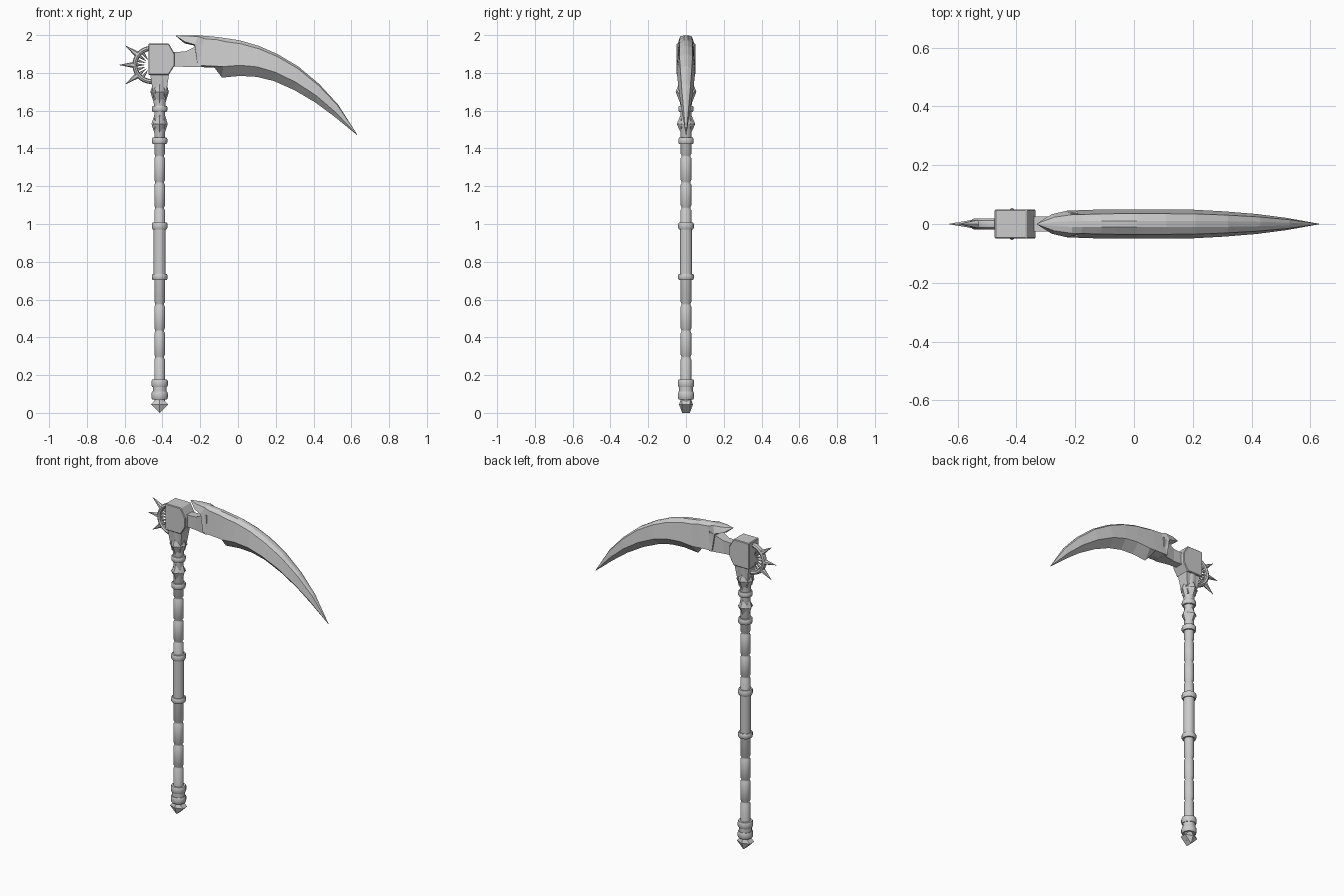
import bpy, bmesh, math
from mathutils import Vector, Matrix

if "Cube" in bpy.data.objects:
    bpy.data.objects.remove(bpy.data.objects["Cube"])

PX = -0.415  # pole axis


def finish(name, bm, smooth=False):
    bmesh.ops.remove_doubles(bm, verts=bm.verts, dist=1e-5)
    bmesh.ops.recalc_face_normals(bm, faces=bm.faces)
    me = bpy.data.meshes.new(name)
    bm.to_mesh(me)
    bm.free()
    ob = bpy.data.objects.new(name, me)
    bpy.context.collection.objects.link(ob)
    if smooth:
        bpy.context.view_layer.objects.active = ob
        ob.select_set(True)
        bpy.ops.object.shade_smooth_by_angle(angle=math.radians(35))
        ob.select_set(False)
    return ob


def loft(name, rings, smooth=False, closed=False):
    bm = bmesh.new()
    vs = [[bm.verts.new(p) for p in r] for r in rings]
    n = len(rings[0])
    for a, b in zip(vs, vs[1:]):
        for i in range(n):
            bm.faces.new((a[i], a[(i + 1) % n], b[(i + 1) % n], b[i]))
    bm.faces.new(vs[0])
    bm.faces.new(vs[-1])
    return finish(name, bm, smooth)


def hull(name, pts):
    bm = bmesh.new()
    for p in pts:
        bm.verts.new(p)
    bmesh.ops.convex_hull(bm, input=bm.verts)
    return finish(name, bm)


def lathe(name, profile, sides=12):
    return loft(name, [[(PX + r * math.cos(t), r * math.sin(t), z)
                        for t in (math.tau * (i + .5) / sides for i in range(sides))]
                       for r, z in profile], True)


# pole with shallow grooves between the grip segments
profile = [(.022, .02), (.029, .07)]
for z in (.295, .435, .575, 1.085, 1.22, 1.36):
    profile += [(.029, z - .012), (.024, z - .004), (.024, z + .004), (.029, z + .012)]
profile += [(.029, 1.60), (.034, 1.66), (.045, 1.79)]
lathe("pole", profile)
lathe("centre_grip", [(.033, .72), (.033, .99)])

# raised rings along the pole
for z, h, r in ((.092, .02, .045), (.157, .02, .045), (.72, .016, .043),
                (.99, .018, .043), (1.44, .017, .042), (1.61, .016, .042)):
    lathe("pole_ring", [(.03, z - h), (r - .004, z - h), (r, z - h * .5),
                        (r, z + h * .5), (r - .004, z + h), (.03, z + h)])
lathe("bottom_collar", [(.037, .105), (.037, .145)])

# pommel diamond
hull("pommel", [(PX + x, y, z) for y in (-.02, .02)
                for x, z in ((-.046, .045), (.046, .045), (0, 0), (0, .09))]
     + [(PX, -.037, .045), (PX, .037, .045)])

# diamond studs around the neck
for z, w, h, tip in ((1.53, .036, .047, .049), (1.70, .046, .068, .055)):
    for k in range(4):
        rot = Matrix.Rotation(k * math.pi / 2, 3, 'Z')
        out = tip if k % 2 == 0 else tip - .006
        pts = [(0, -out, 0), (0, -.005, 0), (-w, -.024, 0), (w, -.024, 0),
               (0, -.028, h), (0, -.028, -h)]
        hull("neck_stud", [rot @ Vector(p) + Vector((PX, 0, z)) for p in pts])

# flared neck under the head
hull("neck_flare", [(PX + sx * w, sy * d, z) for w, d, z in ((.03, .025, 1.66), (.05, .04, 1.795))
                    for sx in (-1, 1) for sy in (-1, 1)])

# head block with chamfered blade side
outline = ((-.474, 1.79), (-.366, 1.79), (-.335, 1.84), (-.335, 1.90), (-.366, 1.955), (-.474, 1.955))
block = loft("head_block", [[(x, y, z) for x, z in outline] for y in (-.05, .05)])
bev = block.modifiers.new("edges", 'BEVEL')
bev.width, bev.segments = .004, 1

# half ring behind the head
C = Vector((-.458, 0, 1.842))
rings = []
for i in range(17):
    a = math.radians(85 + 195 * i / 16)
    d = Vector((math.cos(a), 0, math.sin(a)))
    rings.append([C + d * (.088 + .013 * math.cos(t)) + Vector((0, .018 * math.sin(t), 0))
                  for t in (math.tau * k / 8 for k in range(8))])
loft("back_ring", rings, True)


def spike(name, ang, r0, r1, rad):
    d = Vector((math.cos(ang), 0, math.sin(ang)))
    s = Vector((-d.z, 0, d.x))
    base = [C + d * r0 + s * rad * math.cos(t) + Vector((0, rad * math.sin(t), 0))
            for t in (math.tau * k / 6 for k in range(6))]
    hull(name, base + [C + d * r1])


# outer spikes and inner teeth of the ring
for deg in (143.5, 180, 216.5):
    spike("outer_spike", math.radians(deg), .09, .175, .017)
for deg in (125, 143.5, 162, 180, 198, 216.5, 235):
    spike("inner_tooth", math.radians(deg), .08, .03, .009)

# tang joining blade and head
loft("blade_tang", [[(x, -w, z0), (x, w, z0), (x, w, z1), (x, -w, z1)] for x, z0, z1, w in
                    ((-.35, 1.835, 1.91, .025), (-.28, 1.832, 1.913, .026), (-.19, 1.831, 1.955, .043))])

# curved blade: spine point, cutting edge point, half width, ridge fraction
stations = [
    (-.330, 1.998, -.329, 1.995, .002, .6), (-.270, 1.999, -.283, 1.956, .033, .8),
    (-.210, 1.998, -.232, 1.945, .045, .9), (-.175, 1.996, -.215, 1.831, .046, .95),
    (-.110, 1.990, -.125, 1.828, .049, .95), (-.060, 1.983, -.085, 1.775, .05, .72),
    (.010, 1.972, .010, 1.784, .05, .70), (.110, 1.943, .100, 1.779, .05, .68),
    (.210, 1.899, .190, 1.757, .049, .67), (.320, 1.833, .300, 1.708, .043, .66),
    (.430, 1.741, .410, 1.643, .034, .65), (.530, 1.632, .510, 1.569, .021, .65),
    (.631, 1.474, .629, 1.472, .001, .6)]
rings = []
for tx, tz, bx, bz, w, f in stations:
    half = [(.22 * w, 0), (.7 * w, .09), (w, f)]
    section = half + [(0, 1)] + [(-y, t) for y, t in reversed(half)]
    rings.append([(tx + (bx - tx) * t, y, tz + (bz - tz) * t) for y, t in section])
loft("blade", rings)
